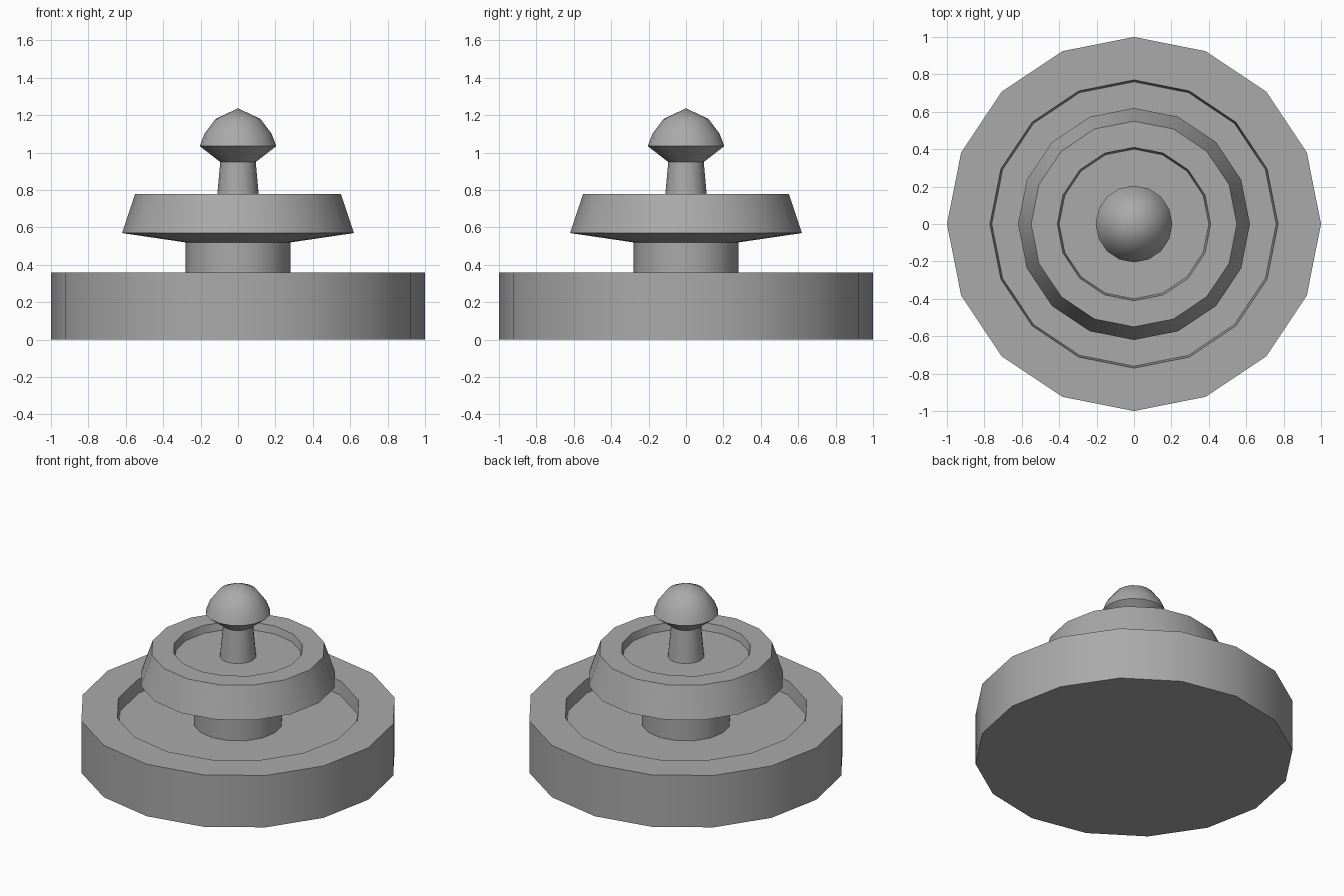
import bpy
import bmesh
from math import cos, sin, pi, radians

cube = bpy.data.objects.get("Cube")
if cube:
    bpy.data.objects.remove(cube, do_unlink=True)

SIDES = 16

stone = bpy.data.materials.new("grey_stone")
stone.use_nodes = True
GREY = (0.4, 0.4, 0.4, 1)
stone.diffuse_color = GREY
stone.node_tree.nodes["Principled BSDF"].inputs["Base Color"].default_value = GREY


def lathe(name, profile):
    """Spin (radius, height) points around z; zero radius closes to a point."""
    bm = bmesh.new()
    rings = []
    for r, z in profile:
        count = SIDES if r > 0 else 1
        rings.append([bm.verts.new((r * cos(2 * pi * i / SIDES),
                                    r * sin(2 * pi * i / SIDES), z))
                      for i in range(count)])
    for low, high in zip(rings, rings[1:]):
        for i in range(SIDES):
            j = (i + 1) % SIDES
            if len(low) == 1:
                bm.faces.new((low[0], high[j], high[i]))
            elif len(high) == 1:
                bm.faces.new((low[i], low[j], high[0]))
            else:
                bm.faces.new((low[i], low[j], high[j], high[i]))
    mesh = bpy.data.meshes.new(name)
    bm.to_mesh(mesh)
    bm.free()
    mesh.materials.append(stone)
    obj = bpy.data.objects.new(name, mesh)
    bpy.context.collection.objects.link(obj)
    bpy.ops.object.select_all(action='DESELECT')
    obj.select_set(True)
    bpy.context.view_layer.objects.active = obj
    bpy.ops.object.shade_smooth_by_angle(angle=radians(35))
    return obj


# Wide basin with a shallow recessed floor
lathe("lower_basin", [(0, 0), (1, 0), (1, 0.36), (0.77, 0.36),
                      (0.76, 0.27), (0.28, 0.27)])
# Pillar between the two basins
lathe("column", [(0.28, 0.27), (0.28, 0.52)])
# Flared upper bowl with its own recess
lathe("upper_bowl", [(0.28, 0.52), (0.62, 0.57), (0.55, 0.78), (0.41, 0.78),
                     (0.4, 0.73), (0.115, 0.73)])
# Tapered stem
lathe("stem", [(0.115, 0.73), (0.095, 0.95)])
# Domed finial
lathe("finial", [(0.095, 0.95), (0.205, 1.035), (0.18, 1.1),
                 (0.12, 1.18), (0, 1.237)])
